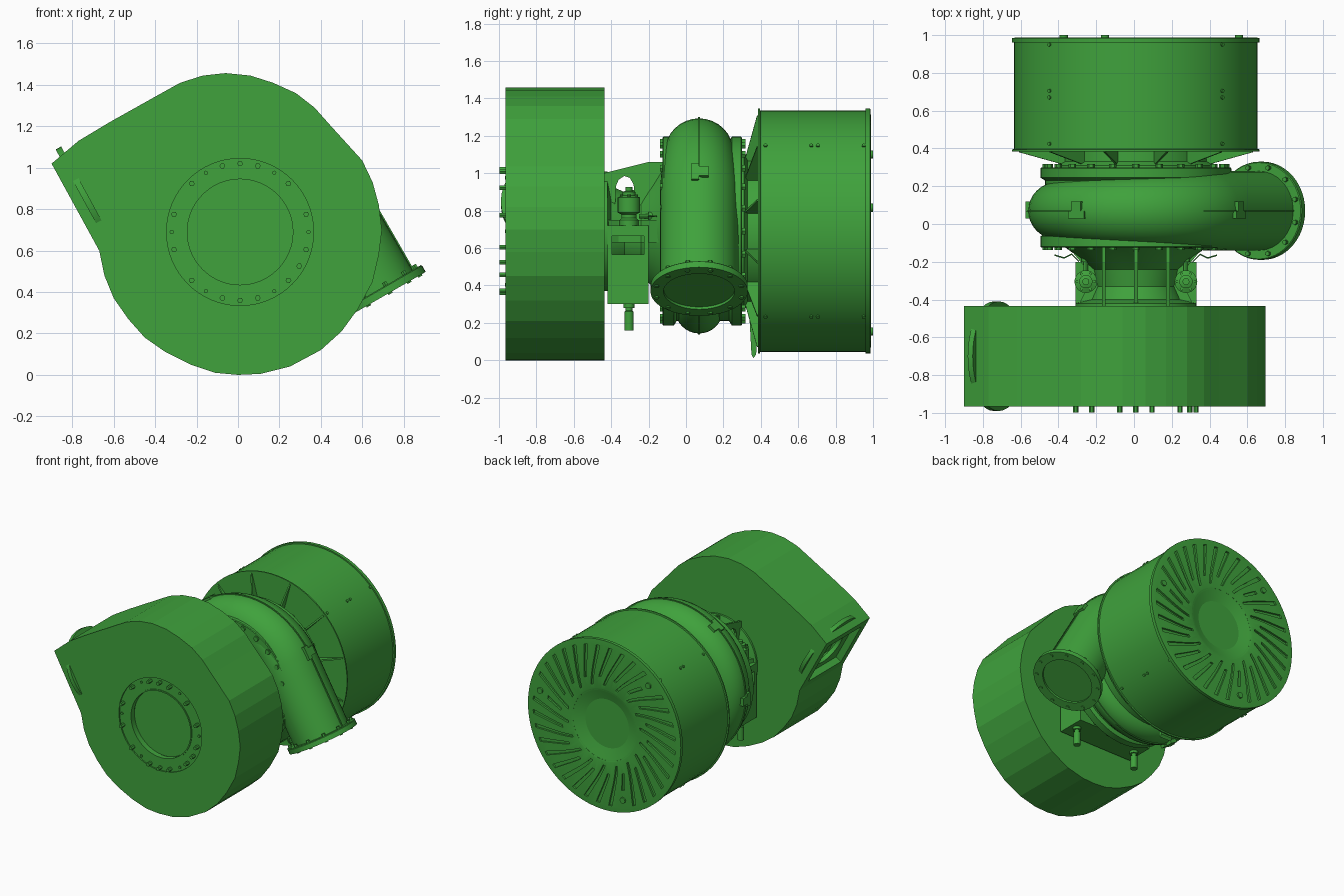
import bpy, bmesh
from math import sin, cos, pi, radians
from mathutils import Vector as V

if "Cube" in bpy.data.objects:
    bpy.data.objects.remove(bpy.data.objects["Cube"])

CX, CZ = 0.01, 0.69                      # main shaft axis, running along y
green = bpy.data.materials.new("green_paint")
green.diffuse_color = (0.05, 0.36, 0.045, 1)
green.use_nodes = True
green.node_tree.nodes["Principled BSDF"].inputs["Base Color"].default_value = green.diffuse_color

def finish(bm, name, smooth=True):
    bmesh.ops.remove_doubles(bm, verts=bm.verts, dist=1e-5)
    bmesh.ops.recalc_face_normals(bm, faces=bm.faces)
    me = bpy.data.meshes.new(name)
    bm.to_mesh(me)
    bm.free()
    ob = bpy.data.objects.new(name, me)
    bpy.context.collection.objects.link(ob)
    me.materials.append(green)
    bpy.ops.object.select_all(action='DESELECT')
    ob.select_set(True)
    bpy.context.view_layer.objects.active = ob
    if smooth:
        bpy.ops.object.shade_smooth_by_angle(angle=radians(30))
    return ob

def skin(bm, rings, closed=False):
    rings = [[bm.verts.new(p) for p in r] for r in rings]
    n = len(rings[0])
    for a, b in zip(rings, rings[1:] + ([rings[0]] if closed else [])):
        for i in range(n):
            bm.faces.new((a[i], a[(i + 1) % n], b[(i + 1) % n], b[i]))
    if not closed:
        bm.faces.new(rings[0])
        bm.faces.new(rings[-1])

def add_lathe(bm, prof, org=(CX, 0, CZ), axis=(0, 1, 0), n=64, closed=False):
    q = V(axis).to_track_quat('Z', 'Y')
    skin(bm, [[V(org) + q @ V((max(r, 1e-3) * cos(2 * pi * i / n), max(r, 1e-3) * sin(2 * pi * i / n), t))
               for i in range(n)] for r, t in prof], closed)

def lathe(name, prof, **k):
    bm = bmesh.new()
    add_lathe(bm, prof, **k)
    return finish(bm, name)

def add_prism(bm, pts, vec):
    pts = [V(p) for p in pts]
    skin(bm, [pts, [p + V(vec) for p in pts]])

def add_box(bm, x0, x1, y0, y1, z0, z1):
    add_prism(bm, [(x0, y0, z0), (x1, y0, z0), (x1, y1, z0), (x0, y1, z0)], (0, 0, z1 - z0))

def polar(r, deg, y):
    return V((CX + r * cos(radians(deg)), y, CZ + r * sin(radians(deg))))

def bolts(name, angles, r, y0, y1, size, n=6):
    bm = bmesh.new()
    for a in angles:
        add_lathe(bm, [(size, 0), (size, y1 - y0)], org=polar(r, a, y0), n=n)
    return finish(bm, name)

def cut(ob, cutter):
    m = ob.modifiers.new("cut", 'BOOLEAN')
    m.operation, m.solver, m.object = 'DIFFERENCE', 'EXACT', cutter
    bpy.context.view_layer.objects.active = ob
    bpy.ops.object.modifier_apply(modifier="cut")
    bpy.data.objects.remove(cutter)

# Turbine casing: faceted scroll outline
outline = [(-.9, 1.02), (-.77, 1.13), (-.62, 1.22), (-.37, 1.36), (-.28, 1.41), (-.17, 1.445), (-.06, 1.457),
           (.06, 1.445), (.17, 1.41), (.28, 1.36), (.37, 1.29), (.45, 1.2), (.6, 1.035), (.65, .93), (.68, .82),
           (.695, .7), (.68, .58), (.65, .45), (.58, .32), (.5, .21), (.4, .12), (.25, .04), (.11, .005), (0, 0),
           (-.11, .01), (-.23, .05), (-.35, .11), (-.45, .18), (-.53, .27), (-.6, .37), (-.645, .48), (-.67, .6)]
bm = bmesh.new()
add_prism(bm, [(x, -.965, z) for x, z in outline], (0, .53, 0))
casing = finish(bm, "turbine_casing", False)
cut(casing, lathe("front_recess", [(0, -1.1), (.355, -1.1), (.355, -.955), (.26, -.955), (.26, -.91), (0, -.91)]))
# Gas inlet opening in the slanted side, with its round flange
nrm, along, mid = V((-.877, 0, -.48)), V((-.48, 0, .877)), V((-.785, -.7, .81))
bm = bmesh.new()
add_prism(bm, [mid + nrm * .1 + along * u + V((0, w, 0)) for u, w in
               ((-.18, -.2), (.18, -.2), (.18, .2), (-.18, .2))], nrm * -.22)
cut(casing, finish(bm, "inlet_opening", False))
lathe("gas_inlet_flange", [(.13, -.08), (.29, -.08), (.29, -.05), (.13, -.05)],
      org=mid, axis=nrm, n=40, closed=True)
# Front bolt circle
lathe("front_bore_lip", [(.255, -.96), (.265, -.96), (.265, -.92), (.255, -.92)], closed=True)
bolts("front_bolts", [a for a in range(0, 360, 15) if a % 60 and a not in (30, 150, 210)], .33, -.96, -.998, .014)
bolts("front_pins", range(0, 360, 60), .33, -.96, -.967, .01, 12)

# Bearing housing
lathe("bearing_body", [(0, -.45), (.32, -.45), (.32, -.42), (.24, -.4), (.21, -.33), (.23, -.24), (.31, -.17),
                       (.38, -.12), (0, -.1)])
bm = bmesh.new()
for x in (-.17, 0, .17):                 # arched webs over the shaft
    add_prism(bm, [(CX + x - .01, y, z) for y, z in
                   ((-.44, .8), (-.44, 1.0), (-.2, 1.06), (-.11, 1.06), (-.11, .8), (-.27, .8), (-.28, .94),
                    (-.3, .975), (-.33, .985), (-.36, .965), (-.375, .93), (-.38, .8))], (.02, 0, 0))
for s in (-1, 1):                        # side struts flaring to the compressor
    add_prism(bm, [(CX + s * r, y, CZ - .06) for r, y in ((.2, -.44), (.31, -.44), (.27, -.36), (.26, -.24), (.36, -.12),
                                                       (.2, -.12))], (0, 0, .12))
finish(bm, "housing_webs", False)
bm = bmesh.new()
add_box(bm, CX - .3, CX + .3, -.42, -.2, .3, .56)
for s in (-1, 1):                        # windowed posts at each side
    a, b = sorted((CX + s * .2, CX + s * .32))
    add_box(bm, a, b, -.42, -.2, .3, .565)
    add_box(bm, a, b, -.42, -.2, .665, .72)
    for y in (-.42, -.225):
        add_box(bm, a, b, y, y + .025, .56, .67)
finish(bm, "oil_box", False)
for s, side in ((-1, "left"), (1, "right")):
    x = CX + s * .265
    lathe("oil_valve_" + side, [(.05, .71), (.05, .75), (.04, .76), (.04, .78), (.06, .79), (.06, .87), (.035, .88),
                                (.035, .9), (.018, .905), (.018, .925)], org=(x, -.305, 0), axis=(0, 0, 1), n=24)
    bm = bmesh.new()
    for k in range(6):
        add_lathe(bm, [(.008, .86), (.008, .885)], n=8, axis=(0, 0, 1),
                  org=(x + .047 * cos(k * pi / 3), -.305 + .047 * sin(k * pi / 3), 0))
    finish(bm, "valve_screws_" + side)
    lathe("oil_pipe_" + side, [(.03, .31), (.03, .28), (.018, .28), (.018, .265), (.025, .26), (.025, .16)],
          org=(x, -.305, 0), axis=(0, 0, 1), n=20)
    bm = bmesh.new()                     # speed sensor cable
    pts = [(.3, -.2), (.34, -.16), (.38, -.18), (.43, -.165)]
    skin(bm, [[(CX + s * px, py + .004 * cos(t * pi / 3), .77 + .004 * sin(t * pi / 3)) for t in range(6)]
              for px, py in pts])
    finish(bm, "sensor_cable_" + side)
    lathe("sensor_" + side, [(.012, -.25), (.012, -.2), (.022, -.2), (.022, -.15)], org=(x, 0, .77), n=12)

# Compressor body and growing scroll that runs off to the outlet
lathe("compressor_body", [(0, -.125), (.5, -.125), (.505, -.12), (.505, -.065), (.48, -.05), (.48, .23), (.505, .245),
                          (.505, .295), (.5, .3), (0, .3)])
rad, out = V((.866, 0, .5)), V((.5, 0, -.866))
path = []
for i in range(49):
    s = i / 48
    d = -30 - 300 * s
    path.append((polar(.42, d, .07), polar(1, d, 0) - V((CX, 0, CZ)), .12 + .09 * s ** 1.6))
for t in (.12, .3, .45, .6):
    path.append((polar(.42, 30, .07) + out * t, rad, .21))
bm = bmesh.new()
skin(bm, [[c + u * r * cos(2 * pi * k / 32) + V((0, r * sin(2 * pi * k / 32), 0)) for k in range(32)]
          for c, u, r in path])
finish(bm, "compressor_scroll")
bm = bmesh.new()                         # casting seam on the scroll
skin(bm, [[c + u * (r + du) + V((0, dy, 0)) for du, dy in ((-.02, -.005), (.006, -.005), (.006, .005), (-.02, .005))]
          for c, u, r in path])
finish(bm, "scroll_seam")
end = polar(.42, 30, .07) + out * .575
lathe("outlet_flange", [(.2, 0), (.255, 0), (.26, .005), (.26, .04), (.19, .04), (.19, .025), (0, .025)],
      org=end, axis=out, n=48)
bm = bmesh.new()
for k in range(12):
    a = k * pi / 6 + .26
    add_lathe(bm, [(.013, -.018), (.013, .047)], axis=out, n=6,
              org=end + rad * .235 * cos(a) + V((0, .235 * sin(a), 0)))
finish(bm, "outlet_bolts")
bm = bmesh.new()                         # lifting and mounting lugs on the scroll
for d, r in ((122, .575), (30, .62), (-120, .545), (180, .56)):
    u, v = polar(1, d, 0) - V((CX, 0, CZ)), polar(1, d + 90, 0) - V((CX, 0, CZ))
    c = polar(r - .04, d, .07)
    add_prism(bm, [c + v * a + V((0, b, 0)) for a, b in ((-.05, -.04), (.05, -.04), (.05, 0), (.03, 0), (.03, .05),
                                                         (-.03, .05), (-.03, 0), (-.05, 0))], u * .065)
finish(bm, "scroll_lugs", False)
bolts("compressor_front_bolts", range(0, 360, 15), .475, -.12, -.138, .02)
bolts("compressor_rear_bolts", range(0, 360, 15), .475, .295, .318, .02)

# Silencer drum with neck, rims, gussets and foot
lathe("silencer_neck", [(0, .29), (.43, .29), (.43, .31), (.39, .33), (.39, .4), (0, .4)])
lathe("silencer_drum", [(0, .385), (.655, .385), (.655, .395), (.645, .397), (.645, .978), (0, .85)])
plate = lathe("silencer_back_plate", [(.27, .96), (.655, .96), (.655, .985), (.62, .988), (.28, .988), (.27, .985)],
              closed=True)
bm = bmesh.new()
for k in range(12):
    a = k * 30 + 15
    side = polar(1, a + 90, 0) - V((CX, 0, CZ))
    add_prism(bm, [polar(r, a, y) - side * .006 for r, y in ((.38, .31), (.64, .38), (.64, .39), (.38, .39))], side * .012)
finish(bm, "silencer_gussets", False)
bm = bmesh.new()
add_prism(bm, [(CX - .05, y, z) for y, z in ((.33, .4), (.35, .03), (.36, .012), (.375, .03), (.388, .28), (.388, .4))],
          (.1, 0, 0))
finish(bm, "silencer_foot", False)

# Curved slots pressed into the back plate
bm = bmesh.new()
for k in range(36):
    r0, r1 = (.31, .61) if k % 2 else (.37, .61)
    if k % 12 == 0:
        r1 = .49
    left, right = [], []
    for j in range(7):
        r = r0 + (r1 - r0) * j / 6
        a = k * 10 + 75 * (r - .31) - 25 * ((r - .31) / .3) ** 2 * .3
        w = math_w = (.009 + .006 * (r - .31) / .3) / r * 180 / pi
        left.append(polar(r, a - w, .973))
        right.append(polar(r, a + w, .973))
    add_prism(bm, left + right[::-1], (0, .04, 0))
cut(plate, finish(bm, "slot_cutter", False))
bolts("back_plate_studs", (13, 133, 253), .56, .98, 1.0, .022, 16)

# Dished centre with three-lobed hub
lathe("back_dish", [(.275, .95), (.275, .985), (.26, .983), (.075, .90), (0, .90)])
bm = bmesh.new()
add_lathe(bm, [(.06, .88), (.06, .93), (.045, .935), (.045, .945)], n=32)
for a in (90, 210, 330):
    add_lathe(bm, [(.024, .88), (.024, .938)], org=polar(.065, a, 0), n=16)
finish(bm, "back_hub")

# Rivets along the drum at the four diagonals
bm = bmesh.new()
for a in (45, 135, 225, 315):
    for y in (.425, .67, .705, .95):
        add_lathe(bm, [(.01, 0), (.01, .02)], org=polar(.633, a, y), axis=polar(1, a, 0) - V((CX, 0, CZ)), n=10)
finish(bm, "drum_rivets")
